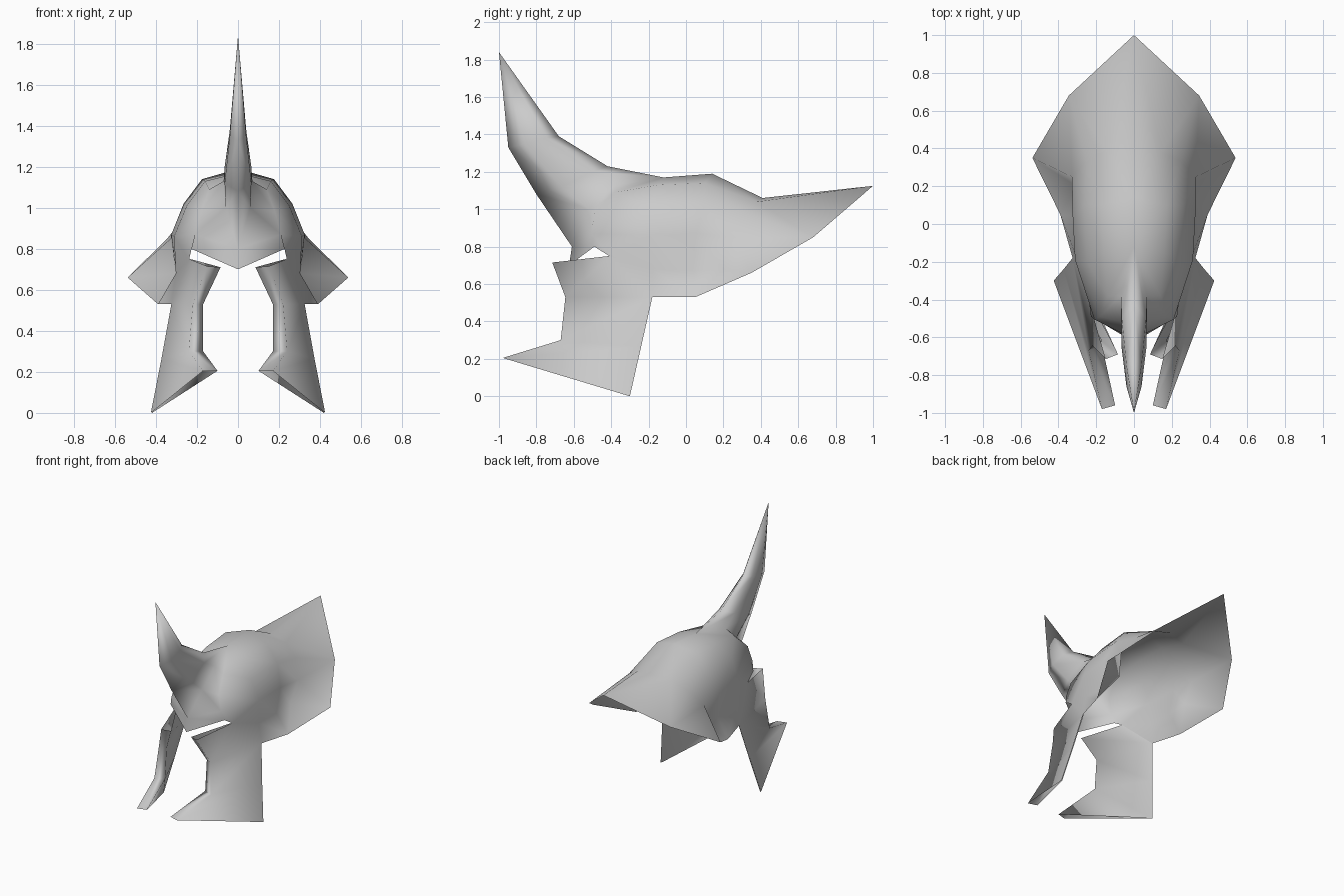
import bpy
import bmesh
from mathutils import Vector

default_cube = bpy.data.objects.get("Cube")
if default_cube:
    bpy.data.objects.remove(default_cube, do_unlink=True)


def make_material(name, color):
    mat = bpy.data.materials.new(name)
    mat.use_nodes = True
    mat.diffuse_color = color
    mat.node_tree.nodes["Principled BSDF"].inputs["Base Color"].default_value = color
    return mat


def loft(bm, *rows):
    """Skin neighbouring rows of points; repeated points collapse to triangles."""
    for first, second in zip(rows, rows[1:]):
        for i in range(len(first) - 1):
            ring = [first[i], first[i + 1], second[i + 1], second[i]]
            corners = [p for j, p in enumerate(ring) if p != ring[j - 1]]
            if len(corners) > 2:
                bm.faces.new([bm.verts.new(p) for p in corners])


# Shared landmarks on the left half
horn_root = (0, -.12, 1.17)
horn_tip = (0, -1, 1.84)
slit_end = (.238, -.41, .75)
temple = (.312, -.19, .86)
jaw_corner = (.325, -.18, .53)
neck_corner = (.39, .05, .53)
guard_wing = (.538, .35, .66)
guard_edge = (.345, .68, .85)
guard_tip = (0, 1, 1.125)

# Horn sections, each running from the back ridge to the front ridge
horn_base = [horn_root, (.07, -.38, 1.13), (.06, -.52, 1.0), (0, -.61, .8)]
horn_low = [(0, -.42, 1.23), (.065, -.5, 1.2), (.065, -.66, 1.12), (0, -.8, 1.08)]
horn_high = [(0, -.68, 1.39), (.04, -.75, 1.38), (.04, -.86, 1.35), (0, -.95, 1.33)]

# Dome sections, each running from the crown down
brow_middle = horn_base + [(0, -.625, .7)]
brow_side = [horn_root, (.14, -.38, 1.09), (.18, -.49, .98), (.21, -.505, .87), (.228, -.49, .8)]
dome_front = [horn_root, (.16, -.15, 1.13), (.25, -.2, 1.01), temple]
dome_middle = [(0, .14, 1.19), (.175, .1, 1.14), (.265, .1, 1.02), (.325, .05, .87)]
dome_back = [(0, .41, 1.06), (.14, .38, 1.04), (.25, .33, .97), (.328, .25, .85)]

# Waist where the dome tucks in above the lower rim
waist = [(.303, -.18, .68), (.298, .04, .67), (.305, .2, .68)]

# Cheek guard columns, each running from the eye slit down
cheek_rear = [slit_end, jaw_corner, (.373, -.24, .265), (.425, -.3, 0)]
cheek_front = [(.15, -.715, .715), (.22, -.645, .53), (.24, -.67, .3), (.17, -.98, .205)]
cheek_return = [(.085, -.69, .71), (.17, -.62, .53), (.17, -.64, .3), (.1, -.96, .205)]
cheek_lining = [(x - .006, y, z) for x, y, z in cheek_rear]

bm = bmesh.new()
# Horn
loft(bm, horn_base, horn_low, horn_high, [horn_tip] * len(horn_base))
# Forehead and dome
loft(bm, brow_middle, brow_side, dome_front + [slit_end])
loft(bm, dome_front, dome_middle, dome_back)
# Flared neck guard
loft(bm,
     dome_back + [dome_back[-1]],
     [guard_tip, guard_tip, guard_edge, guard_edge, guard_wing])
# Sides below the dome, running out to the guard wing
loft(bm,
     [temple, dome_middle[-1], dome_back[-1], guard_wing],
     waist + [guard_wing],
     [jaw_corner, neck_corner, neck_corner, guard_wing])
# Cheek guard with its folded front edge and inner lining
loft(bm, [slit_end, slit_end, slit_end], [temple, waist[0], jaw_corner])
loft(bm, cheek_rear, cheek_front, cheek_return, cheek_lining)

# Weld the half shell and turn its faces outward
bmesh.ops.remove_doubles(bm, verts=bm.verts, dist=.001)
bmesh.ops.recalc_face_normals(bm, faces=bm.faces)
crown = min(bm.faces, key=lambda f: (f.calc_center_median() - Vector(dome_middle[0])).length)
if crown.normal.z < 0:
    bmesh.ops.reverse_faces(bm, faces=bm.faces)
# The whole shell is softly shaded
for face in bm.faces:
    face.smooth = True

mesh = bpy.data.meshes.new("helmet_shell")
bm.to_mesh(mesh)
bm.free()
mesh.materials.append(make_material("plain grey metal", (.6, .6, .6, 1)))

helmet = bpy.data.objects.new("helmet_shell", mesh)
bpy.context.collection.objects.link(helmet)
mirror = helmet.modifiers.new("right_half", "MIRROR")
mirror.use_clip = True
